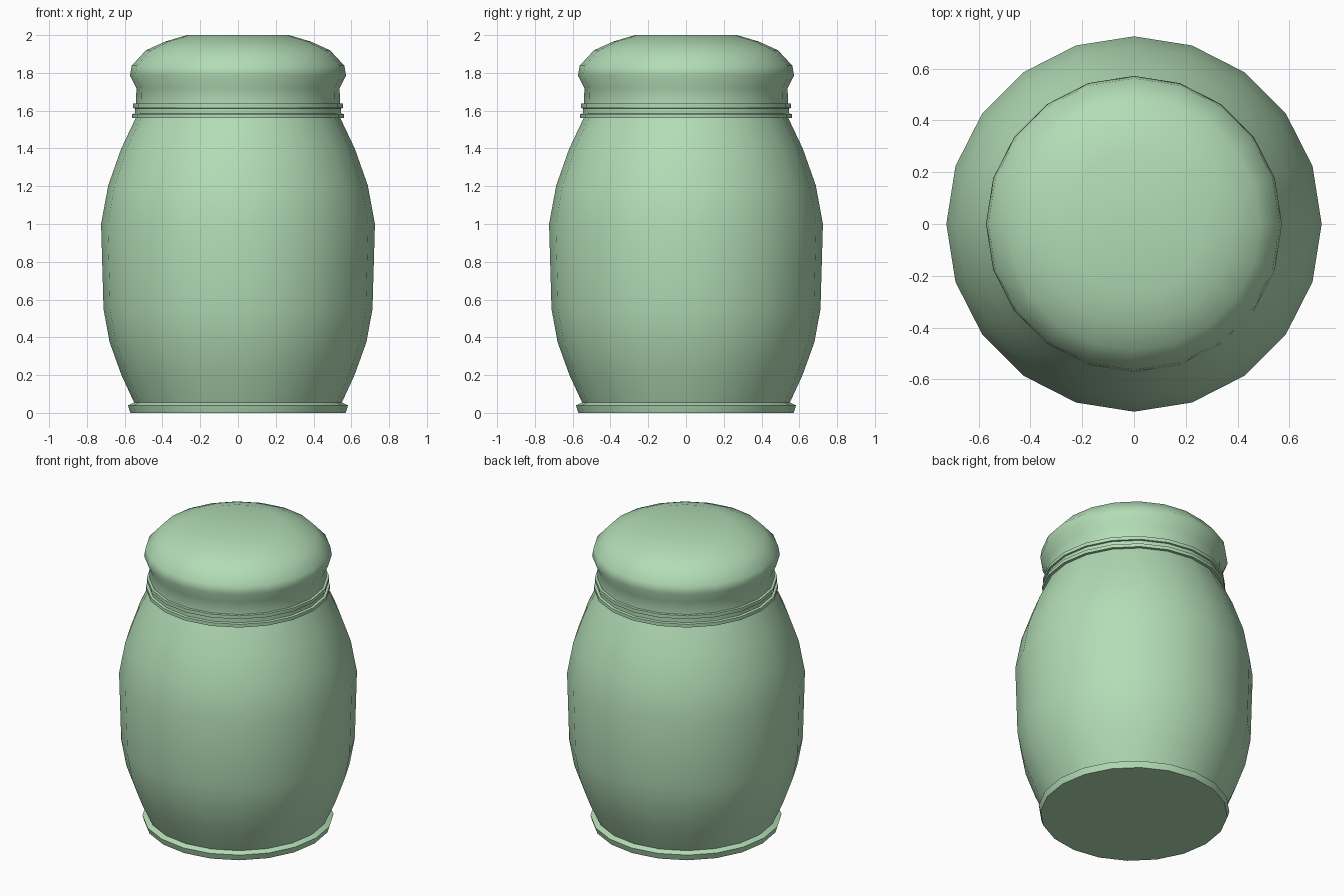
import bpy, bmesh
from math import cos, sin, pi, radians

if "Cube" in bpy.data.objects:
    bpy.data.objects.remove(bpy.data.objects["Cube"])

SIDES = 20

green = bpy.data.materials.new("pale_green")
green.diffuse_color = (0.45, 0.72, 0.47, 1)
green.use_nodes = True
green.node_tree.nodes["Principled BSDF"].inputs["Base Color"].default_value = green.diffuse_color


def lathe(name, profile):
    """Revolve (radius, z) points about z; a radius of 0 closes to a pole."""
    bm = bmesh.new()
    rings = []
    for r, z in profile:
        n = SIDES if r > 0 else 1
        rings.append([bm.verts.new((r * cos(2 * pi * i / SIDES),
                                    r * sin(2 * pi * i / SIDES), z)) for i in range(n)])
    for a, b in zip(rings, rings[1:]):
        for i in range(SIDES):
            j = (i + 1) % SIDES
            if len(a) == 1:
                bm.faces.new((a[0], b[j], b[i]))
            elif len(b) == 1:
                bm.faces.new((a[i], a[j], b[0]))
            else:
                bm.faces.new((a[i], a[j], b[j], b[i]))
    mesh = bpy.data.meshes.new(name)
    bm.to_mesh(mesh)
    bm.free()
    mesh.materials.append(green)
    obj = bpy.data.objects.new(name, mesh)
    bpy.context.collection.objects.link(obj)
    bpy.context.view_layer.objects.active = obj
    obj.select_set(True)
    bpy.ops.object.shade_smooth_by_angle(angle=radians(50))
    obj.select_set(False)
    return obj


# flat foot with a small flared rim
lathe("foot", [(0, 0), (0.57, 0), (0.575, 0.015), (0.582, 0.04), (0.55, 0.055)])

# barrel-shaped body
lathe("body", [(0.55, 0.055), (0.617, 0.2), (0.68, 0.375), (0.712, 0.55),
               (0.725, 1.0), (0.687, 1.205), (0.618, 1.4), (0.542, 1.56)])

# two raised rings around the neck
lathe("neck_rings", [(0.542, 1.56), (0.561, 1.56), (0.561, 1.582), (0.545, 1.585),
                     (0.545, 1.612), (0.556, 1.614), (0.556, 1.637), (0.54, 1.638)])

# lid with a waisted collar and domed, flat-centred top
lathe("lid", [(0.54, 1.638), (0.538, 1.72), (0.572, 1.785), (0.563, 1.838),
              (0.487, 1.92), (0.385, 1.966), (0.27, 2.0), (0, 2.0)])
